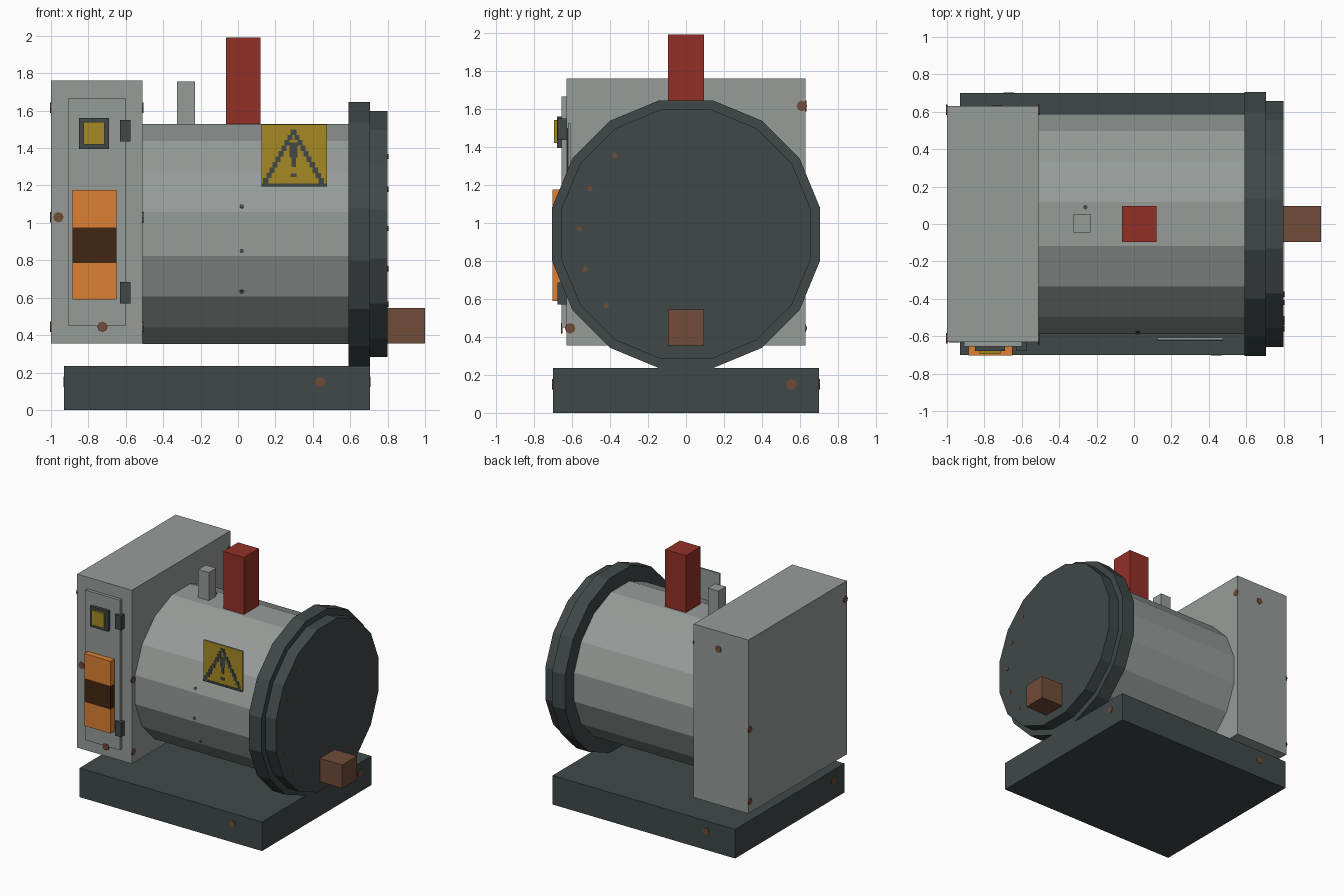
import bpy, bmesh, math
from mathutils import Matrix, Vector

cube = bpy.data.objects.get("Cube")
if cube:
    bpy.data.objects.remove(cube, do_unlink=True)


def make_material(name, rgb):
    # sRGB bytes to linear
    lin = [((c / 255 + 0.055) / 1.055) ** 2.4 for c in rgb]
    m = bpy.data.materials.new(name)
    m.use_nodes = True
    m.diffuse_color = (*lin, 1)
    bsdf = m.node_tree.nodes["Principled BSDF"]
    bsdf.inputs["Base Color"].default_value = (*lin, 1)
    bsdf.inputs["Roughness"].default_value = 0.8
    return m


GREY = make_material("light grey", (150, 156, 153))
DARK = make_material("dark slate", (65, 72, 72))
RED = make_material("red", (148, 48, 39))
YELLOW = make_material("mustard yellow", (166, 138, 36))
ORANGE = make_material("orange", (221, 128, 50))
RUST = make_material("rust brown", (112, 76, 56))
BAND = make_material("dark brown", (68, 38, 18))


def finish(name, bm, *mats):
    mesh = bpy.data.meshes.new(name)
    bm.to_mesh(mesh)
    bm.free()
    for m in mats:
        mesh.materials.append(m)
    ob = bpy.data.objects.new(name, mesh)
    bpy.context.collection.objects.link(ob)
    return ob


def add_box(bm, x, y, z):
    lo, hi = zip(x, y, z)
    mid = [(a + b) / 2 for a, b in zip(lo, hi)]
    size = [b - a for a, b in zip(lo, hi)]
    bmesh.ops.create_cube(bm, size=1, matrix=Matrix.Translation(mid) @ Matrix.Diagonal((*size, 1)))


def box(name, x, y, z, *mats):
    bm = bmesh.new()
    add_box(bm, x, y, z)
    return finish(name, bm, *mats)


AXIS_Z = 0.94
SIDES = 16


def drum(name, x0, x1, apothem, mat):
    # Sixteen-sided prism along x with a flat facet on top
    bm = bmesh.new()
    r = apothem / math.cos(math.pi / SIDES)
    mat4 = (Matrix.Translation(((x0 + x1) / 2, 0, AXIS_Z)) @ Matrix.Rotation(math.pi / 2, 4, 'Y')
            @ Matrix.Rotation(math.pi / SIDES, 4, 'Z'))
    bmesh.ops.create_cone(bm, cap_ends=True, segments=SIDES, radius1=r, radius2=r,
                          depth=x1 - x0, matrix=mat4)
    return finish(name, bm, mat)


def spots(name, mat, radius, places):
    # Thin octagonal discs lying on a surface, given as (point, normal)
    bm = bmesh.new()
    for point, normal in places:
        turn = Vector(normal).to_track_quat('Z', 'Y').to_matrix().to_4x4()
        bmesh.ops.create_cone(bm, cap_ends=True, segments=8, radius1=radius, radius2=radius,
                              depth=0.008, matrix=Matrix.Translation(point) @ turn)
    return finish(name, bm, mat)


# Main bodies
box("base_plate", (-0.93, 0.705), (-0.7, 0.7), (0, 0.235), DARK)
box("cabinet", (-1, -0.51), (-0.63, 0.63), (0.355, 1.76), GREY)
drum("drum_body", -0.51, 0.59, 0.588, GREY)
drum("end_flange", 0.59, 0.705, 0.705, DARK)
drum("end_cap", 0.705, 0.8, 0.657, DARK)
box("output_block", (0.8, 1), (-0.095, 0.095), (0.355, 0.545), RUST)
box("red_post", (-0.065, 0.12), (-0.095, 0.095), (1.52, 1.99), RED)
box("small_post", (-0.325, -0.23), (-0.045, 0.05), (1.52, 1.755), GREY)

# Cabinet door with its fittings
box("door", (-0.91, -0.6), (-0.655, -0.63), (0.45, 1.665), GREY)
box("lamp_frame", (-0.85, -0.69), (-0.68, -0.655), (1.395, 1.56), DARK)
box("lamp", (-0.825, -0.715), (-0.695, -0.68), (1.42, 1.54), YELLOW)
for label, z in (("upper", 1.435), ("lower", 0.57)):
    box(label + "_hinge", (-0.63, -0.575), (-0.677, -0.63), (z, z + 0.115), DARK)
for label, z, mat in (("lower_handle", (0.59, 0.785), ORANGE), ("handle_band", (0.785, 0.975), BAND),
                      ("upper_handle", (0.975, 1.175), ORANGE)):
    box(label, (-0.885, -0.65), (-0.703, -0.655), z, mat)

# Warning sign: grey plate with a yellow front
sign = box("sign_plate", (0.125, 0.475), (-0.621, -0.607), (1.195, 1.525), GREY, YELLOW)
for face in sign.data.polygons:
    if face.normal.y < -0.5:
        face.material_index = 1

# Stepped triangle and exclamation mark
bm = bmesh.new()
SKIN = (-0.625, -0.621)
MID, STEPS = 0.297, 10
for i in range(STEPS):
    z = 1.21 + i * 0.029
    reach = 0.162 * (1 - i / STEPS)
    for side in (-1, 1):
        edges = sorted((MID + side * reach, MID + side * max(reach - 0.028, 0)))
        add_box(bm, edges, SKIN, (z, z + 0.029))
add_box(bm, (0.125, 0.475), SKIN, (1.195, 1.211))
add_box(bm, (MID - 0.022, MID + 0.022), SKIN, (1.35, 1.43))
add_box(bm, (MID - 0.012, MID + 0.012), SKIN, (1.3, 1.35))
add_box(bm, (MID - 0.016, MID + 0.016), SKIN, (1.245, 1.265))
finish("warning_symbol", bm, DARK)

# Rust spots on the cabinet, door and base
FRONT, BACK, RIGHT, LEFT = (0, -1, 0), (0, 1, 0), (-1, 0, 0), (1, 0, 0)
spots("rust_spots", RUST, 0.028, [
    ((-0.96, -0.63, 1.03), FRONT), ((-0.725, -0.655, 0.445), FRONT), ((-0.73, 0.63, 1.615), BACK),
    ((-0.51, 0.61, 1.615), LEFT), ((-0.51, -0.615, 1.03), LEFT), ((-0.51, -0.61, 0.445), LEFT),
    ((-1, 0.61, 1.03), RIGHT), ((-1, 0.61, 0.445), RIGHT), ((-1, -0.61, 1.615), RIGHT),
    ((0.44, -0.7, 0.15), FRONT), ((-0.67, 0.7, 0.15), BACK),
    ((0.705, 0.555, 0.15), LEFT), ((-0.93, -0.555, 0.15), RIGHT)])
spots("cap_rust_spots", RUST, 0.014, [
    ((0.8, y, z), LEFT) for y, z in
    ((-0.375, 1.355), (-0.505, 1.18), (-0.56, 0.97), (-0.53, 0.755), (-0.42, 0.565))])

# Dark pits on the drum facets
pits = [((-0.26, 0.09, AXIS_Z + 0.588), (0, 0, 1))]
for degrees, slide in ((22.5, -0.084), (0, -0.09), (-22.5, -0.09)):
    a = math.radians(degrees)
    n = Vector((0, -math.cos(a), math.sin(a)))
    t = Vector((0, math.sin(a), math.cos(a)))
    pits.append((n * 0.588 + t * slide + Vector((0.02, 0, AXIS_Z)), n))
spots("drum_pits", DARK, 0.012, pits)
